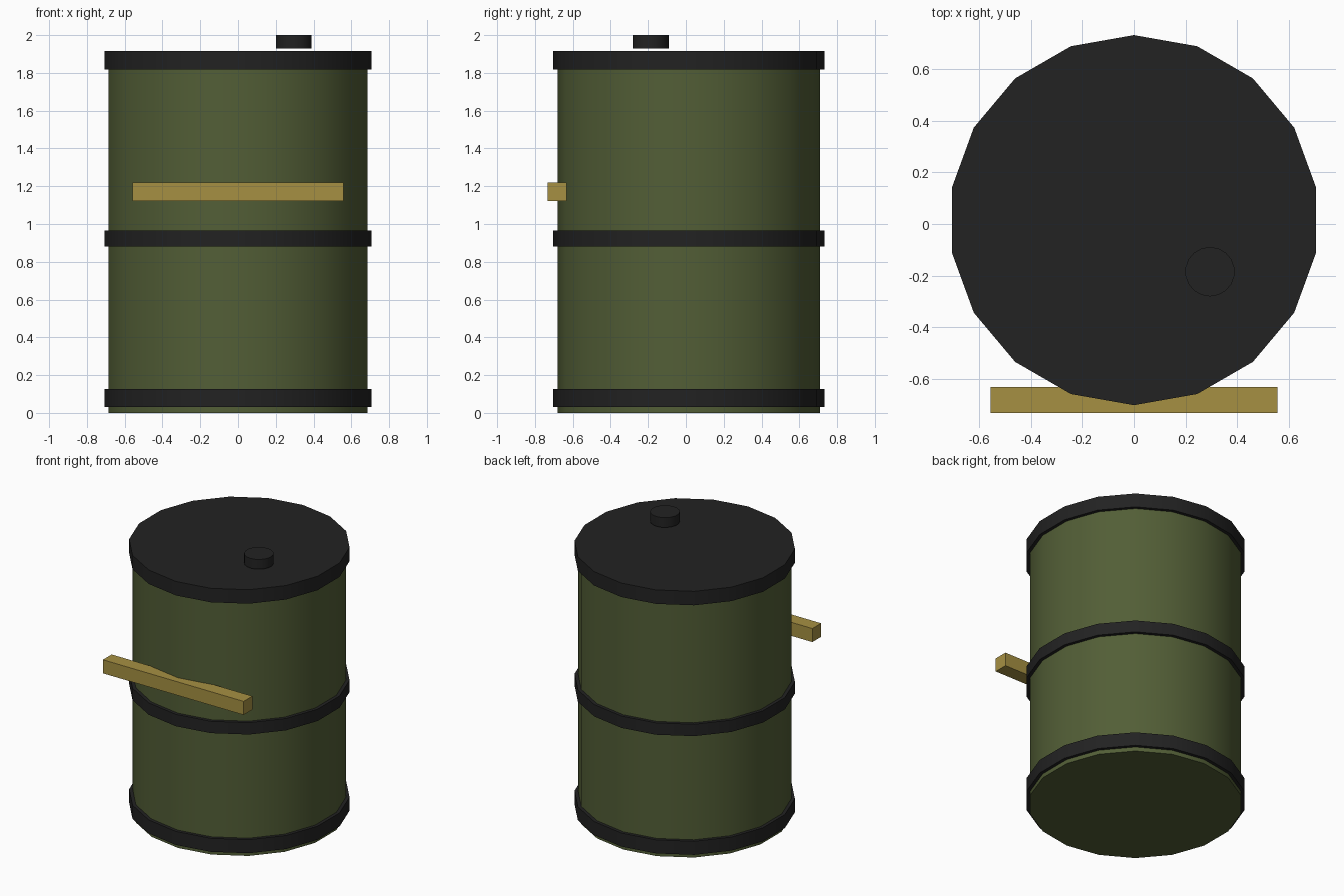
import bpy
import math

cube = bpy.data.objects.get("Cube")
if cube:
    bpy.data.objects.remove(cube, do_unlink=True)


def material(name, rgb):
    mat = bpy.data.materials.new(name)
    mat.use_nodes = True
    color = (*rgb, 1.0)
    mat.diffuse_color = color
    node = next(n for n in mat.node_tree.nodes if n.type == 'BSDF_PRINCIPLED')
    node.inputs["Base Color"].default_value = color
    return mat


olive = material("olive green", (0.085, 0.112, 0.037))
black = material("soft black", (0.016, 0.016, 0.016))
gold = material("dull gold", (0.38, 0.28, 0.055))


def cylinder(name, radius, z0, z1, mat, x=0.0, y=0.0):
    """Eighteen-sided upright cylinder with smooth walls and sharp rims."""
    bpy.ops.mesh.primitive_cylinder_add(
        vertices=18, radius=radius, depth=z1 - z0, location=(x, y, (z0 + z1) / 2))
    obj = bpy.context.object
    obj.name = name
    obj.data.materials.append(mat)
    bpy.ops.object.shade_smooth_by_angle(angle=math.radians(30))
    return obj


# Drum shell, set slightly back so the label strip balances the depth
AXIS_Y = 0.015
cylinder("drum_body", 0.695, 0.0, 1.88, olive, y=AXIS_Y)

# Hoops; the top one is also the lid
for name, z0, z1 in (("bottom_hoop", 0.03, 0.127),
                     ("middle_hoop", 0.88, 0.965),
                     ("lid", 1.817, 1.917)):
    cylinder(name, 0.718, z0, z1, black, y=AXIS_Y)

# Filler cap above the lid
cylinder("filler_cap", 0.096, 1.93, 2.0, black, x=0.295, y=-0.185)

# Straight label strip across the front
bpy.ops.mesh.primitive_cube_add(size=1, location=(0, -0.683, 1.17))
strip = bpy.context.object
strip.name = "label_strip"
strip.scale = (1.115, 0.099, 0.097)
bpy.ops.object.transform_apply(location=False, rotation=False, scale=True)
strip.data.materials.append(gold)
